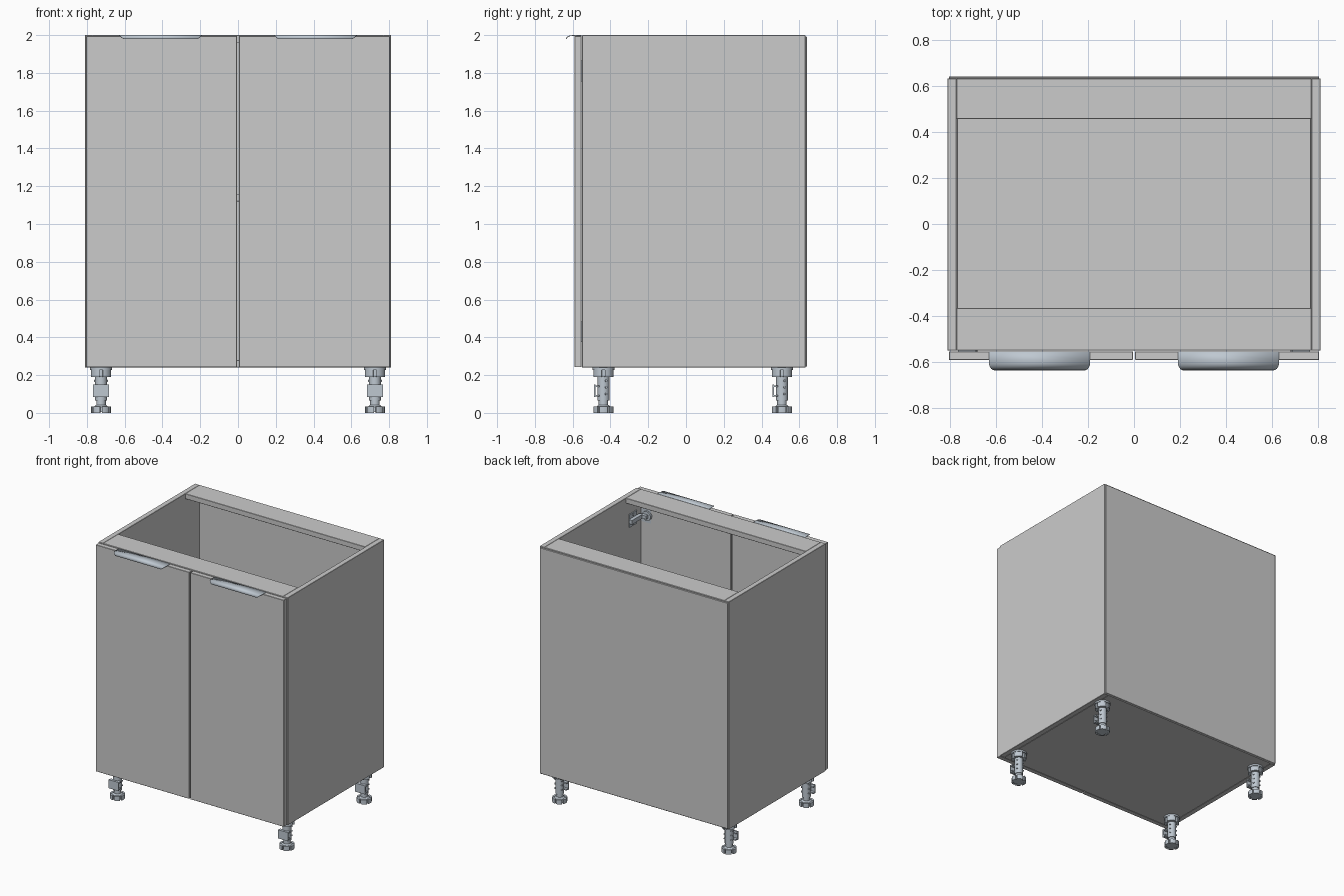
import bpy, bmesh, math
from mathutils import Matrix, Vector

if "Cube" in bpy.data.objects:
    bpy.data.objects.remove(bpy.data.objects["Cube"])

metal = bpy.data.materials.new("brushed_metal")
metal.diffuse_color = (0.52, 0.58, 0.64, 1)
metal.use_nodes = True
metal.node_tree.nodes["Principled BSDF"].inputs["Base Color"].default_value = metal.diffuse_color


def add_object(name, bm, mat=None, loc=(0, 0, 0), smooth=False):
    bmesh.ops.recalc_face_normals(bm, faces=bm.faces)
    me = bpy.data.meshes.new(name)
    bm.to_mesh(me)
    bm.free()
    ob = bpy.data.objects.new(name, me)
    ob.location = loc
    bpy.context.collection.objects.link(ob)
    if mat:
        me.materials.append(mat)
    if smooth:
        bpy.ops.object.select_all(action='DESELECT')
        ob.select_set(True)
        bpy.context.view_layer.objects.active = ob
        bpy.ops.object.shade_smooth_by_angle(angle=math.radians(35))
    return ob


def box(bm, x0, x1, y0, y1, z0, z1):
    m = Matrix.Translation(((x0 + x1) / 2, (y0 + y1) / 2, (z0 + z1) / 2))
    bmesh.ops.create_cube(bm, size=1, matrix=m @ Matrix.Diagonal(
        (abs(x1 - x0), abs(y1 - y0), abs(z1 - z0), 1)))


def cyl(bm, r, p0, p1, r2=None, n=24):
    p0, p1 = Vector(p0), Vector(p1)
    d = p1 - p0
    m = Matrix.Translation((p0 + p1) / 2) @ d.to_track_quat('Z', 'Y').to_matrix().to_4x4()
    bmesh.ops.create_cone(bm, cap_ends=True, segments=n, radius1=r,
                          radius2=r if r2 is None else r2, depth=d.length, matrix=m)


def arc_blocks(bm, n, r0, r1, z0, z1, gap, turn=0.0, steps=6):
    # ring of n curved blocks separated by slots
    for k in range(n):
        a0 = turn + 2 * math.pi * k / n + gap / 2
        span = 2 * math.pi / n - gap
        rows = []
        for i in range(steps + 1):
            a = a0 + span * i / steps
            c, s = math.cos(a), math.sin(a)
            rows.append([bm.verts.new((r * c, r * s, z))
                         for r, z in ((r0, z0), (r1, z0), (r1, z1), (r0, z1))])
        for a, b in zip(rows, rows[1:]):
            for j in range(4):
                bm.faces.new((a[j], a[(j + 1) % 4], b[(j + 1) % 4], b[j]))
        bm.faces.new(rows[0])
        bm.faces.new(rows[-1][::-1])


def panel(name, *dims):
    bm = bmesh.new()
    box(bm, *dims)
    ob = add_object(name, bm)
    bev = ob.modifiers.new("edge", 'BEVEL')
    bev.width = 0.002
    bev.segments = 1


# carcass boards
panel("bottom_panel", -0.77, 0.77, -0.55, 0.632, 0.24, 0.28)
panel("shelf", -0.768, 0.768, -0.52, 0.63, 1.12, 1.16)
panel("front_top_rail", -0.77, 0.77, -0.55, -0.365, 1.96, 2.0)
panel("back_top_rail", -0.77, 0.77, 0.455, 0.632, 1.96, 2.0)
panel("back_panel", -0.804, 0.804, 0.632, 0.64, 0.245, 1.992)
for side, s in (("left", -1), ("right", 1)):
    xs = sorted((s * 0.77, s * 0.81))
    panel(side + "_side_panel", *xs, -0.55, 0.632, 0.24, 2.0)
    xs = sorted((s * 0.005, s * 0.804))
    panel(side + "_door", *xs, -0.59, -0.553, 0.242, 1.995)

# edge pulls: curled strip with rounded front corners
profile = [(-0.553, 1.9975), (-0.59, 1.9975), (-0.602, 1.9975), (-0.612, 1.9965),
           (-0.621, 1.994), (-0.628, 1.990), (-0.632, 1.985), (-0.634, 1.979)]
for side, s in (("left", -1), ("right", 1)):
    bm = bmesh.new()
    rows = []
    for y, z in profile:
        t = min(1, max(0, (-0.600 - y) / 0.034))
        w = 0.195 + 0.025 * math.sqrt(max(0, 1 - t * t))
        rows.append([bm.verts.new((s * 0.41 + k * w, y, z)) for k in (-1, 1)])
    for a, b in zip(rows, rows[1:]):
        bm.faces.new((a[0], a[1], b[1], b[0]))
    ob = add_object(side + "_door_pull", bm, metal, smooth=True)
    sol = ob.modifiers.new("thickness", 'SOLIDIFY')
    sol.thickness = 0.004
    sol.offset = 0

# hinges: wall plate, arm, link and cup
for side, s in (("left", -1), ("right", 1)):
    for level, z in (("lower", 0.43), ("upper", 1.81)):
        bm = bmesh.new()
        box(bm, s * 0.77, s * 0.762, -0.49, -0.40, z - 0.05, z + 0.05)
        box(bm, s * 0.762, s * 0.735, -0.52, -0.39, z - 0.016, z + 0.016)
        box(bm, s * 0.75, s * 0.70, -0.535, -0.51, z - 0.013, z + 0.013)
        box(bm, s * 0.765, s * 0.685, -0.553, -0.548, z - 0.055, z + 0.055)
        cyl(bm, 0.036, (s * 0.715, -0.565, z), (s * 0.715, -0.535, z))
        for dz in (-0.035, 0.035):
            cyl(bm, 0.009, (s * 0.765, -0.445, z + dz), (s * 0.757, -0.445, z + dz), n=12)
        add_object(f"{side}_{level}_hinge", bm, metal, smooth=True)

# adjustable legs
for side, x in (("left", -0.725), ("right", 0.725)):
    for end, y in (("front", -0.437), ("back", 0.508)):
        bm = bmesh.new()
        # foot with notched rim
        cyl(bm, 0.042, (0, 0, 0.004), (0, 0, 0.03))
        arc_blocks(bm, 6, 0.038, 0.053, 0, 0.034, 0.2, math.pi / 6)
        cyl(bm, 0.04, (0, 0, 0.03), (0, 0, 0.042), 0.027)
        # stem and sleeve
        cyl(bm, 0.025, (0, 0, 0.035), (0, 0, 0.075))
        cyl(bm, 0.031, (0, 0, 0.065), (0, 0, 0.20))
        # slotted top socket and plate
        cyl(bm, 0.042, (0, 0, 0.192), (0, 0, 0.235))
        arc_blocks(bm, 4, 0.038, 0.054, 0.19, 0.235, 0.35)
        cyl(bm, 0.058, (0, 0, 0.227), (0, 0, 0.241))
        # plinth clip on the front
        box(bm, -0.043, 0.043, -0.051, -0.043, 0.083, 0.149)
        for z in (0.086, 0.136):
            box(bm, -0.043, 0.043, -0.045, -0.02, z, z + 0.010)
        # small side studs
        for sx in (-1, 1):
            for z in (0.10, 0.135, 0.17):
                cyl(bm, 0.006, (sx * 0.025, 0.012, z), (sx * 0.034, 0.016, z), n=10)
        add_object(f"{end}_{side}_leg", bm, metal, (x, y, 0), True)
